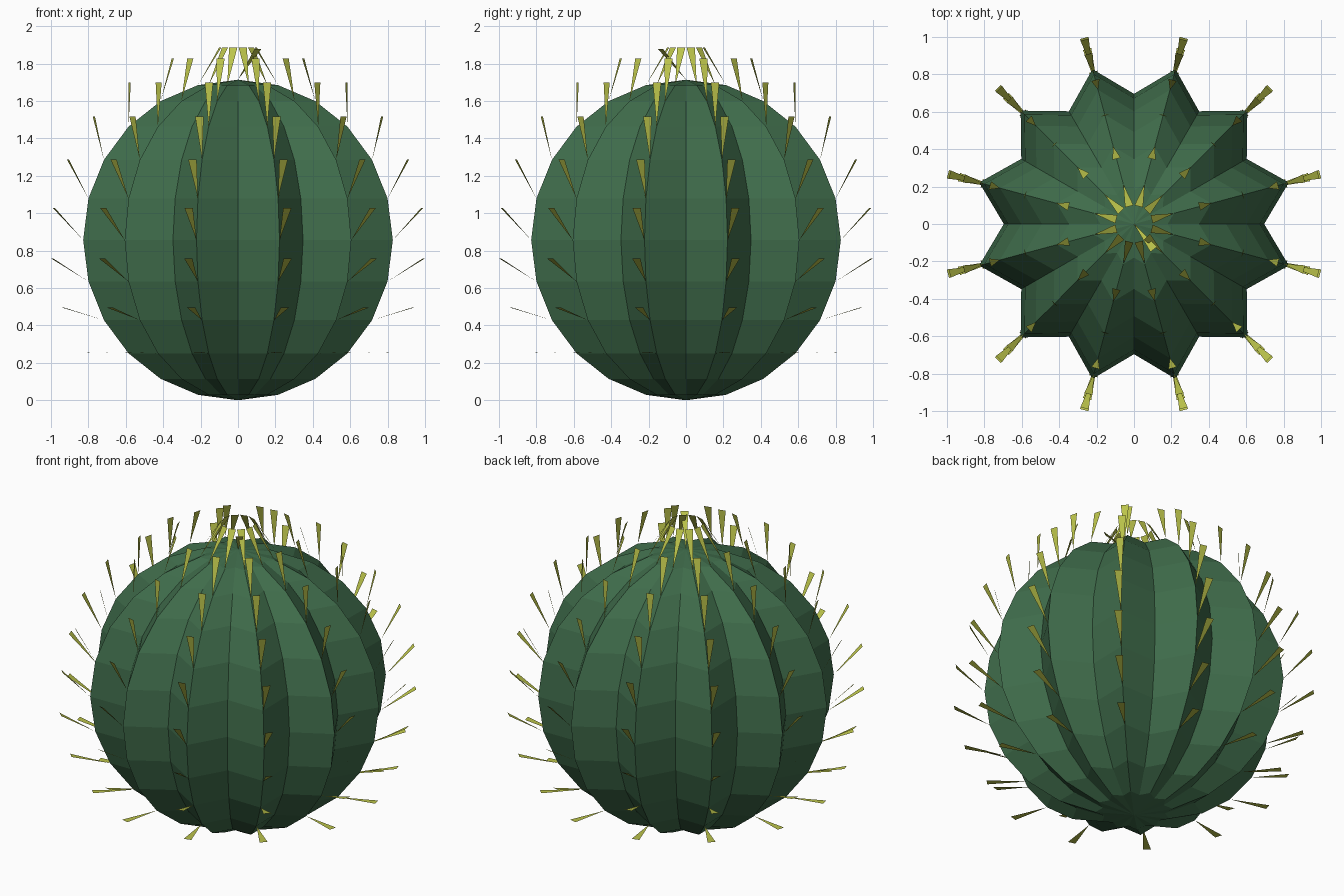
import bpy, bmesh
from math import sin, cos, radians, atan2, degrees
from mathutils import Vector

if "Cube" in bpy.data.objects:
    bpy.data.objects.remove(bpy.data.objects["Cube"])

R = 0.857            # body radius
VALLEY = 0.812       # groove depth factor
RIBS = 12


def material(name, color):
    m = bpy.data.materials.new(name)
    m.diffuse_color = (*color, 1)
    m.use_nodes = True
    m.node_tree.nodes["Principled BSDF"].inputs["Base Color"].default_value = m.diffuse_color
    return m


def add_object(name, bm, mat):
    mesh = bpy.data.meshes.new(name)
    bm.to_mesh(mesh)
    bm.free()
    mesh.materials.append(mat)
    ob = bpy.data.objects.new(name, mesh)
    bpy.context.collection.objects.link(ob)
    return ob


# Ribbed body: sphere with every second meridian pulled inward
bm = bmesh.new()
bmesh.ops.create_uvsphere(bm, u_segments=RIBS * 2, v_segments=12, radius=R)
for v in bm.verts:
    step = round(degrees(atan2(v.co.y, v.co.x)) / 15)
    if step % 2 == 0:
        v.co.x *= VALLEY
        v.co.y *= VALLEY
    v.co.z += R
add_object("cactus_body", bm, material("cactus_green", (0.05, 0.15, 0.07)))


# Flat triangular spines: point on the rib, wide end outward and tilted up
def spine(bm, azimuth, latitude, length=0.237, width=0.046):
    a, lat = radians(azimuth), radians(latitude)
    tilt = lat + radians(46.5)
    out = Vector((cos(a), sin(a), 0))
    side = Vector((-sin(a), cos(a), 0)) * width / 2
    up = Vector((0, 0, 1))
    root = out * R * cos(lat) + up * R * (1 + sin(lat))
    end = root + (out * cos(tilt) + up * sin(tilt)) * length
    bm.faces.new([bm.verts.new(p) for p in (root, end + side, end - side)])


bm = bmesh.new()
for i in range(RIBS):
    for lat in range(-45, 76, 15):
        spine(bm, 15 + 30 * i, lat)
# Single spine at the crown
spine(bm, 128, 90)
add_object("spines", bm, material("spine_yellow", (0.5, 0.55, 0.07)))
